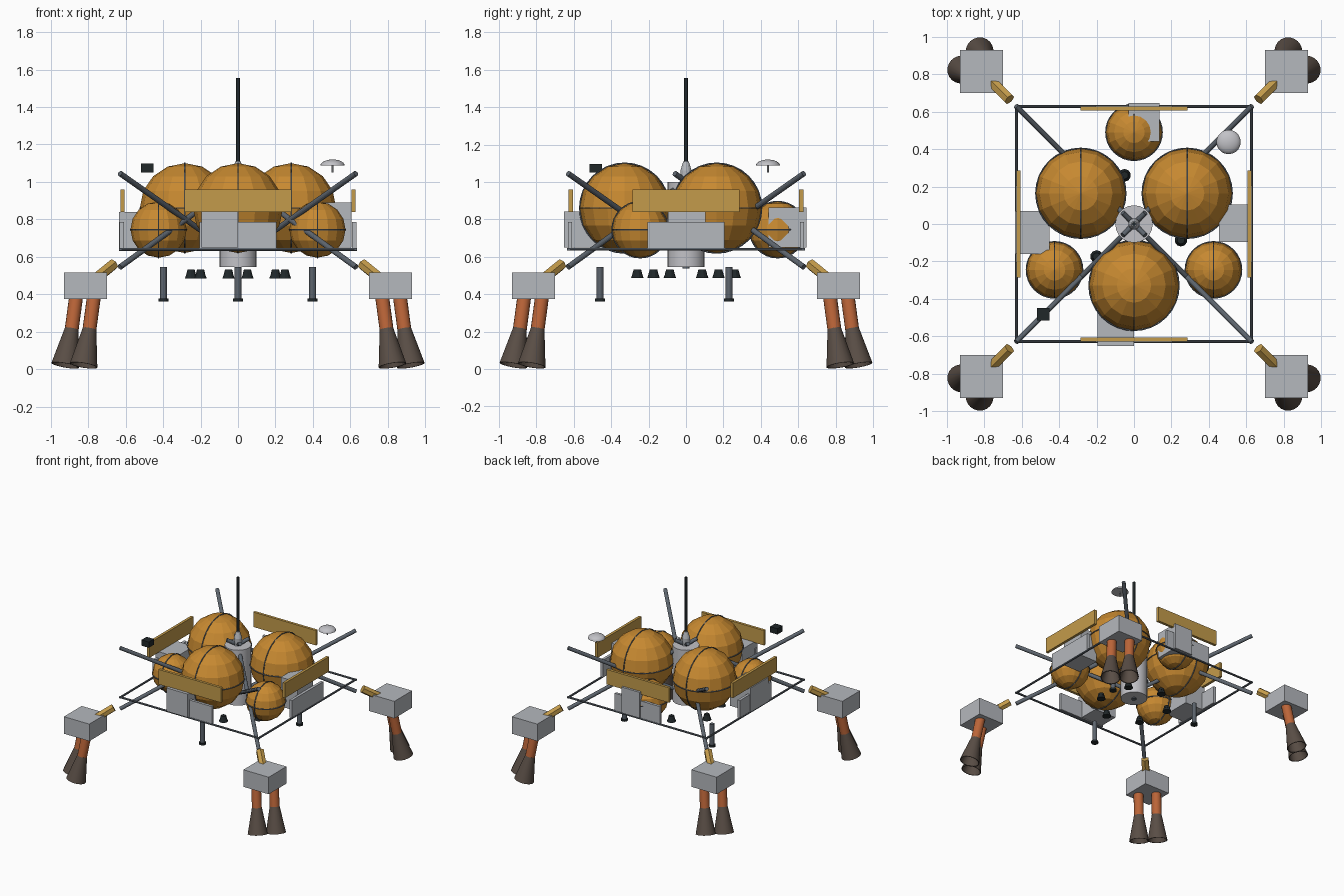
import bpy, bmesh, math
from mathutils import Vector, Matrix

cube = bpy.data.objects.get("Cube")
if cube:
    bpy.data.objects.remove(cube, do_unlink=True)


def material(name, r, g, b):
    m = bpy.data.materials.new(name)
    m.use_nodes = True
    m.diffuse_color = (r, g, b, 1)
    m.node_tree.nodes["Principled BSDF"].inputs["Base Color"].default_value = (r, g, b, 1)
    return m


AMBER = material("amber foil", 0.57, 0.25, 0.03)
GOLD = material("gold panel", 0.55, 0.33, 0.07)
GREY = material("light grey", 0.46, 0.48, 0.51)
WHITE = material("off white", 0.54, 0.54, 0.57)
STEEL = material("dark steel", 0.11, 0.13, 0.155)
BLACK = material("black", 0.014, 0.02, 0.022)
ORANGE = material("burnt orange", 0.5, 0.13, 0.04)
BROWN = material("nozzle brown", 0.1, 0.075, 0.06)


def finish(name, bm, mat, smooth=False):
    bmesh.ops.recalc_face_normals(bm, faces=bm.faces)
    me = bpy.data.meshes.new(name)
    bm.to_mesh(me)
    bm.free()
    me.materials.append(mat)
    ob = bpy.data.objects.new(name, me)
    bpy.context.collection.objects.link(ob)
    if smooth:
        bpy.context.view_layer.objects.active = ob
        bpy.ops.object.select_all(action='DESELECT')
        ob.select_set(True)
        bpy.ops.object.shade_smooth_by_angle(angle=math.radians(40))
    return ob


def box(name, mat, x, y, z):
    """Box given as (min, max) on each axis."""
    bm = bmesh.new()
    size = Matrix.Diagonal((x[1] - x[0], y[1] - y[0], z[1] - z[0], 1))
    centre = Vector((sum(x), sum(y), sum(z))) / 2
    bmesh.ops.create_cube(bm, size=1, matrix=Matrix.Translation(centre) @ size)
    return finish(name, bm, mat)


def rod(name, mat, a, b, r1, r2=None, sides=12, smooth=False):
    """Cylinder or cone from a to b."""
    a, b = Vector(a), Vector(b)
    turn = (b - a).to_track_quat('Z', 'Y').to_matrix().to_4x4()
    bm = bmesh.new()
    bmesh.ops.create_cone(bm, cap_ends=True, segments=sides, radius1=r1,
                          radius2=r1 if r2 is None else r2, depth=(b - a).length,
                          matrix=Matrix.Translation((a + b) / 2) @ turn)
    return finish(name, bm, mat, smooth)


def bell(name, mat, a, b, r1, r2, sides=20):
    """Open thin-walled nozzle from throat a to mouth b."""
    a, b = Vector(a), Vector(b)
    turn = Matrix.Translation(a) @ (b - a).to_track_quat('Z', 'Y').to_matrix().to_4x4()
    n = (b - a).length
    profile = [(0, 0), (r1, 0), (r2, n), (r2 - 0.006, n), (r1 * 0.6, n * 0.1), (0, n * 0.1)]
    bm = bmesh.new()
    pts = [bm.verts.new((r, 0, z)) for r, z in profile]
    edges = [bm.edges.new(p) for p in zip(pts, pts[1:])]
    bmesh.ops.spin(bm, geom=pts + edges, axis=(0, 0, 1), cent=(0, 0, 0),
                   angle=math.tau, steps=sides)
    bmesh.ops.remove_doubles(bm, verts=bm.verts, dist=1e-4)
    bm.transform(turn)
    return finish(name, bm, mat, True)


def tank(name, centre, radius):
    """Faceted sphere with an equator band and a meridian band."""
    bm = bmesh.new()
    bmesh.ops.create_uvsphere(bm, u_segments=16, v_segments=8, radius=radius,
                              matrix=Matrix.Translation(centre))
    finish(name, bm, AMBER)
    for label, rot in (("equator", (0, 0, 0)), ("meridian", (0, math.pi / 2, 0))):
        bpy.ops.mesh.primitive_torus_add(location=centre, rotation=rot, major_segments=32,
                                         minor_segments=6, major_radius=radius,
                                         minor_radius=0.004)
        ob = bpy.context.object
        ob.name = f"{name}_{label}_band"
        ob.data.materials.append(STEEL)


def polar(r, degrees, z):
    t = math.radians(degrees)
    return Vector((r * math.cos(t), r * math.sin(t), z))


# Propellant tanks, support legs and small downward thrusters
for i in range(3):
    tank(f"large_tank_{i}", polar(0.328, 30 + 120 * i, 0.86), 0.24)
    tank(f"small_tank_{i}", polar(0.49, 90 + 120 * i, 0.745), 0.15)
    leg = polar(0.46, 30 + 120 * i, 0.37)
    rod(f"support_leg_{i}", STEEL, leg, leg + Vector((0, 0, 0.175)), 0.018)
    rod(f"support_foot_{i}", BLACK, leg - Vector((0, 0, 0.01)), leg + Vector((0, 0, 0.006)), 0.027)
for i in range(6):
    p = polar(0.265, 41 + 60 * i, 0.485)
    rod(f"small_thruster_{i}", BLACK, p, p + Vector((0, 0, 0.025)), 0.034, 0.025, 10)
    rod(f"small_thruster_cap_{i}", BLACK, p + Vector((0, 0, 0.025)),
        p + Vector((0, 0, 0.047)), 0.026, 0.02, 10)

# Central column and mast
rod("column", WHITE, (0, 0, 0.545), (0, 0, 1.0), 0.1, sides=20, smooth=True)
rod("column_port", STEEL, (0, 0, 0.538), (0, 0, 0.546), 0.02)
rod("mast_base", GREY, (0, 0, 1.0), (0, 0, 1.06), 0.03)
rod("mast_cone", GREY, (0, 0, 1.06), (0, 0, 1.11), 0.03, 0.015)
rod("mast", BLACK, (0, 0, 1.1), (0, 0, 1.555), 0.01)

# Corner struts, connectors and engine modules
for sx in (1, -1):
    for sy in (1, -1):
        tag = ("left" if sx > 0 else "right") + ("_back" if sy > 0 else "_front")

        def at(x, y, z):
            return (sx * x, sy * y, z)

        rod(f"upper_strut_{tag}", STEEL, at(0.63, 0.63, 1.045), at(-0.06, -0.06, 0.56), 0.015)
        rod(f"lower_strut_{tag}", STEEL, at(0.63, 0.63, 0.545), at(-0.06, -0.06, 1.045), 0.015)
        rod(f"connector_{tag}", GOLD, at(0.665, 0.665, 0.56), at(0.77, 0.77, 0.475), 0.031, sides=6)
        box(f"engine_box_{tag}", GREY, sorted((sx * 0.7, sx * 0.93)),
            sorted((sy * 0.7, sy * 0.93)), (0.375, 0.515))
        for k in (0, 1):
            def swap(x, y, z):
                return at(y, x, z) if k else at(x, y, z)

            rod(f"engine_{tag}_{k}", ORANGE, swap(0.865, 0.77, 0.385), swap(0.89, 0.795, 0.2),
                0.037, sides=16, smooth=True)
            bell(f"engine_bell_{tag}_{k}", BROWN, swap(0.888, 0.793, 0.215),
                 swap(0.923, 0.825, 0.02), 0.037, 0.075)

# Square frame, gold panels and thin plates on each of the four sides
for i, side in enumerate(("front", "left", "back", "right")):
    turn = Matrix.Rotation(i * math.pi / 2, 4, 'Z')
    parts = [
        rod(f"frame_{side}", STEEL, (-0.635, -0.628, 0.64), (0.635, -0.628, 0.64), 0.008, sides=8),
        box(f"gold_panel_{side}", GOLD, (-0.285, 0.285), (-0.627, -0.605), (0.838, 0.96)),
        box(f"plate_{side}", GREY, (-0.205, 0.205), (-0.632, -0.61), (0.645, 0.787)),
    ]
    for ob in parts:
        ob.data.transform(turn)

# Equipment boxes
box("equipment_front", GREY, (-0.195, 0), (-0.652, -0.45), (0.65, 0.842))
box("equipment_back", GREY, (-0.03, 0.135), (0.44, 0.645), (0.65, 0.862))
box("equipment_left", GREY, (0.455, 0.607), (-0.095, 0.105), (0.65, 0.89))
box("equipment_right", GREY, (-0.636, -0.45), (-0.16, 0.07), (0.645, 0.84))

# Dish and camera
rod("dish_stem", GREY, (0.505, 0.438, 1.05), (0.505, 0.438, 1.095), 0.005, sides=8)
bm = bmesh.new()
bmesh.ops.create_uvsphere(bm, u_segments=20, v_segments=12, radius=0.065)
bmesh.ops.bisect_plane(bm, geom=bm.verts[:] + bm.edges[:] + bm.faces[:], plane_co=(0, 0, 0),
                       plane_no=(0, 0, 1), clear_inner=True)
bmesh.ops.holes_fill(bm, edges=bm.edges)
bm.transform(Matrix.Translation((0.505, 0.438, 1.087)) @ Matrix.Diagonal((1, 1, 0.5, 1)))
finish("dish", bm, WHITE, True)
box("camera", BLACK, (-0.517, -0.45), (-0.515, -0.448), (1.05, 1.097))
